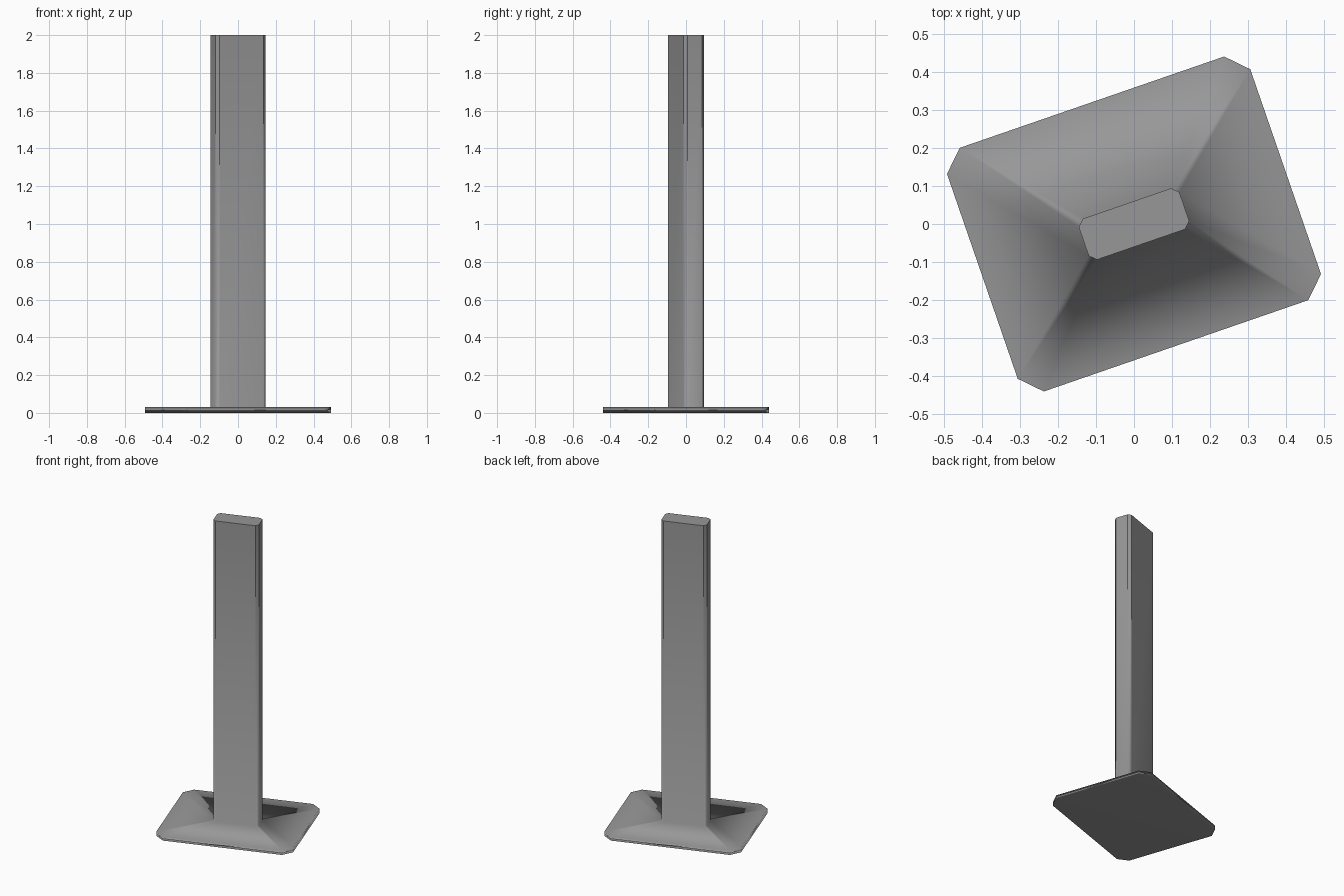
import bpy, bmesh
from math import radians
from mathutils import Matrix, Vector

if "Cube" in bpy.data.objects:
    bpy.data.objects.remove(bpy.data.objects["Cube"])

TURN = Matrix.Rotation(radians(19.05), 3, 'Z')


def ring(bm, hx, hy, cut, z):
    """Chamfered rectangle of 8 vertices, turned about z."""
    a, b = hx - cut, hy - cut
    pts = [(hx, -b), (hx, b), (a, hy), (-a, hy),
           (-hx, b), (-hx, -b), (-a, -hy), (a, -hy)]
    return [bm.verts.new(TURN @ Vector((x, y, z))) for x, y in pts]


def bridge(bm, lower, upper):
    n = len(lower)
    return [bm.faces.new((lower[i], lower[(i + 1) % n], upper[(i + 1) % n], upper[i]))
            for i in range(n)]


bm = bmesh.new()
# base plate, shoulder and post as one continuous skin
base_low = ring(bm, 0.422, 0.339, 0.054, 0.0)
base_top = ring(bm, 0.422, 0.339, 0.054, 0.03)
post_low = ring(bm, 0.140, 0.057, 0.017, 0.03)
post_top = ring(bm, 0.140, 0.057, 0.017, 2.0)
bm.faces.new(base_low[::-1])
bridge(bm, base_low, base_top)
bridge(bm, base_top, post_low)
bridge(bm, post_low, post_top)
bm.faces.new(post_top)

# post corners and cap are hard, the rest is softly shaded
for f in bm.faces:
    f.smooth = True
for e in bm.edges:
    e.smooth = not any(v in post_top for v in e.verts)

mesh = bpy.data.meshes.new("post_on_base")
bm.to_mesh(mesh)
bm.free()
obj = bpy.data.objects.new("post_on_base", mesh)
bpy.context.collection.objects.link(obj)

# large faces dominate the shading
wn = obj.modifiers.new("area_normals", 'WEIGHTED_NORMAL')
wn.mode = 'FACE_AREA'
wn.weight = 50
wn.keep_sharp = True

# dark grey
mat = bpy.data.materials.new("dark_grey")
mat.diffuse_color = (0.31, 0.31, 0.31, 1)
mat.use_nodes = True
mat.node_tree.nodes["Principled BSDF"].inputs["Base Color"].default_value = mat.diffuse_color
mesh.materials.append(mat)
